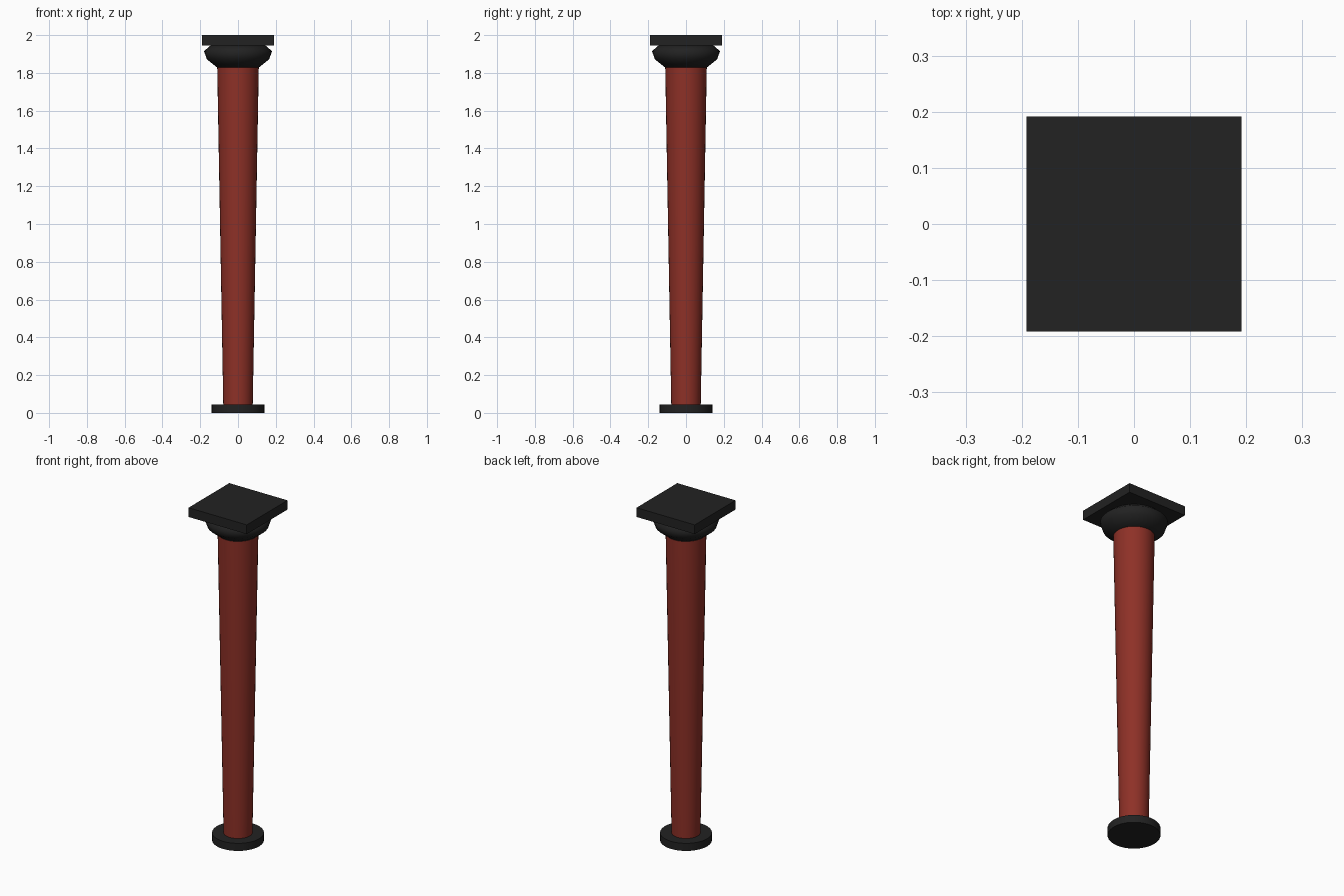
import bpy
import bmesh
from math import pi, radians
from mathutils import Matrix

SIDES = 32

if "Cube" in bpy.data.objects:
    bpy.data.objects.remove(bpy.data.objects["Cube"], do_unlink=True)


def make_material(name, colour):
    mat = bpy.data.materials.new(name)
    mat.use_nodes = True
    mat.diffuse_color = colour
    mat.node_tree.nodes["Principled BSDF"].inputs["Base Color"].default_value = colour
    return mat


def finish(name, bm, mat, smooth_angle=None):
    bmesh.ops.recalc_face_normals(bm, faces=bm.faces)
    mesh = bpy.data.meshes.new(name)
    bm.to_mesh(mesh)
    bm.free()
    mesh.materials.append(mat)
    obj = bpy.data.objects.new(name, mesh)
    bpy.context.collection.objects.link(obj)
    if smooth_angle:
        bpy.ops.object.select_all(action="DESELECT")
        obj.select_set(True)
        bpy.context.view_layer.objects.active = obj
        bpy.ops.object.shade_smooth_by_angle(angle=radians(smooth_angle))
    return obj


def turned(name, profile, mat, smooth_angle=40):
    """Revolve (radius, height) points about z, closing both ends on the axis."""
    bm = bmesh.new()
    points = [(0, profile[0][1]), *profile, (0, profile[-1][1])]
    verts = [bm.verts.new((r, 0, z)) for r, z in points]
    edges = [bm.edges.new(pair) for pair in zip(verts, verts[1:])]
    bmesh.ops.spin(bm, geom=verts + edges, cent=(0, 0, 0), axis=(0, 0, 1),
                   angle=2 * pi, steps=SIDES, use_merge=True)
    bmesh.ops.remove_doubles(bm, verts=bm.verts, dist=0.0001)
    return finish(name, bm, mat, smooth_angle)


def block(name, width, bottom, top, mat):
    bm = bmesh.new()
    bmesh.ops.create_cube(bm, size=1, matrix=Matrix.Translation((0, 0, (bottom + top) / 2))
                          @ Matrix.Diagonal((width, width, top - bottom, 1)))
    return finish(name, bm, mat)


red = make_material("painted red", (0.27, 0.03, 0.02, 1))
black = make_material("painted black", (0.016, 0.016, 0.016, 1))

# Round foot and downward tapering shaft
turned("base_disc", [(0.14, 0), (0.14, 0.045)], black)
turned("shaft", [(0.078, 0.045), (0.11, 1.83)], red)

# Cushion capital and square slab on top
turned("capital_cushion", [(0.11, 1.828), (0.165, 1.872), (0.18, 1.915), (0.145, 1.945)], black, 75)
block("top_slab", 0.383, 1.945, 2.0, black)
